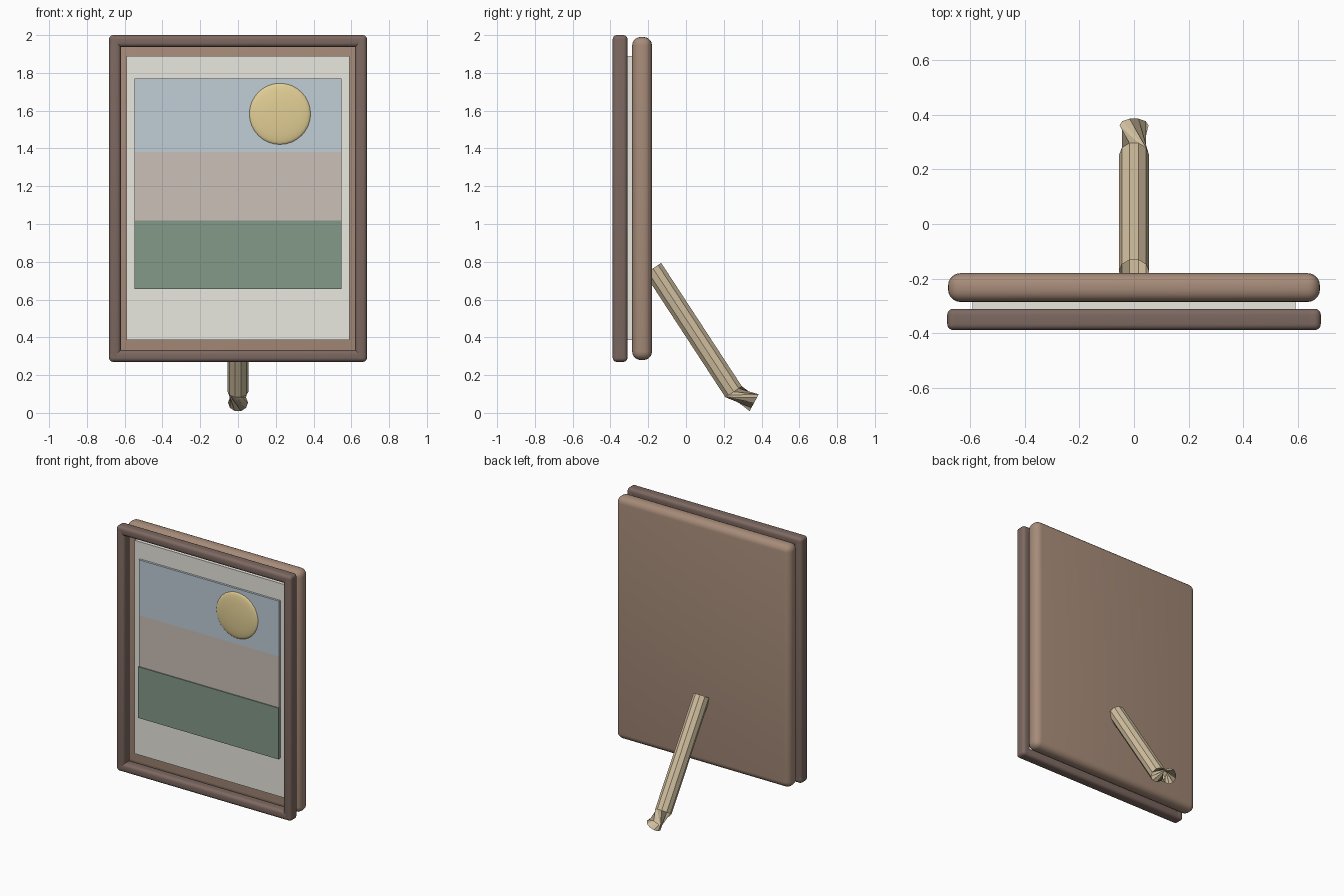
import bpy, bmesh, math
from mathutils import Vector

if "Cube" in bpy.data.objects:
    bpy.data.objects.remove(bpy.data.objects["Cube"])


def material(name, rgb):
    m = bpy.data.materials.new(name)
    m.diffuse_color = [(c / 255) ** 2.2 for c in rgb] + [1]
    m.use_nodes = True
    m.node_tree.nodes["Principled BSDF"].inputs["Base Color"].default_value = m.diffuse_color
    return m


DARK = material("dark_wood", (124, 104, 97))
WOOD = material("warm_wood", (165, 138, 120))
PAPER = material("paper", (232, 230, 222))
SKY = material("sky_blue", (190, 204, 213))
HAZE = material("haze", (200, 190, 182))
GREEN = material("meadow_green", (130, 152, 135))
GOLD = material("sun_gold", (226, 206, 148))
TAN = material("pale_wood", (208, 190, 158))


def finish(name, bm, mat, smooth=True):
    bmesh.ops.recalc_face_normals(bm, faces=bm.faces)
    me = bpy.data.meshes.new(name)
    bm.to_mesh(me)
    bm.free()
    me.materials.append(mat)
    ob = bpy.data.objects.new(name, me)
    bpy.context.collection.objects.link(ob)
    if smooth:
        bpy.ops.object.select_all(action='DESELECT')
        ob.select_set(True)
        bpy.context.view_layer.objects.active = ob
        bpy.ops.object.shade_smooth_by_angle(angle=math.radians(35))
    return ob


def box(name, x, y, z, mat, bevel=0.0):
    """Box from (min, max) ranges, optionally with rounded edges."""
    bm = bmesh.new()
    bmesh.ops.create_cube(bm, size=1)
    for v in bm.verts:
        v.co = [r[0] + (c + 0.5) * (r[1] - r[0]) for c, r in zip(v.co, (x, y, z))]
    if bevel:
        bmesh.ops.bevel(bm, geom=bm.edges[:], offset=bevel, segments=5,
                        profile=0.5, affect='EDGES')
    return finish(name, bm, mat, bool(bevel))


# Backing board and front frame bars
box("backboard", (-0.68, 0.68), (-0.285, -0.18), (0.28, 1.99), WOOD, 0.045)
FRAME_Y = (-0.388, -0.31)
for side, name in ((-1, "left"), (1, "right")):
    xs = sorted((side * 0.62, side * 0.683))
    box("frame_" + name, xs, FRAME_Y, (0.27, 2.0), DARK, 0.022)
for z, name in ((0.27, "bottom"), (1.937, "top")):
    box("frame_" + name, (-0.683, 0.683), FRAME_Y, (z, z + 0.063), DARK, 0.022)

# Mat and picture bands
box("mat", (-0.59, 0.59), (-0.31, -0.286), (0.385, 1.89), PAPER)
for name, z, front, mat in (("sky", (1.38, 1.77), -0.325, SKY),
                            ("haze_band", (1.018, 1.38), -0.325, HAZE),
                            ("meadow", (0.657, 1.018), -0.332, GREEN)):
    box(name, (-0.547, 0.547), (front, -0.31), z, mat)

# Sun as a flattened ball
bm = bmesh.new()
bmesh.ops.create_uvsphere(bm, u_segments=32, v_segments=16, radius=0.162)
for v in bm.verts:
    v.co = (v.co.x + 0.222, -0.325 + v.co.z * 0.12, v.co.y + 1.583)
finish("sun", bm, GOLD)

# Rear leg: open ten-sided tube whose foot section is twisted
SIDES = 10
bm = bmesh.new()
rings = []
for (y, z), (dy, dz), radius, twist in (((-0.175, 0.765), (0.55, -0.835), 0.055, 0),
                                        ((0.252, 0.112), (0.55, -0.835), 0.055, 0),
                                        ((0.361, 0.054), (0.88, -0.48), 0.053, 108)):
    up = Vector((0, -dz, dy)).normalized()
    ring = []
    for i in range(SIDES):
        a = math.tau * i / SIDES + math.radians(twist)
        p = Vector((0, y, z)) + radius * (Vector((math.cos(a), 0, 0)) + math.sin(a) * up)
        ring.append(bm.verts.new(p))
    rings.append(ring)
for lower, upper in zip(rings, rings[1:]):
    for i in range(SIDES):
        j = (i + 1) % SIDES
        bm.faces.new((lower[i], lower[j], upper[j], upper[i]))
finish("rear_leg", bm, TAN, False)
